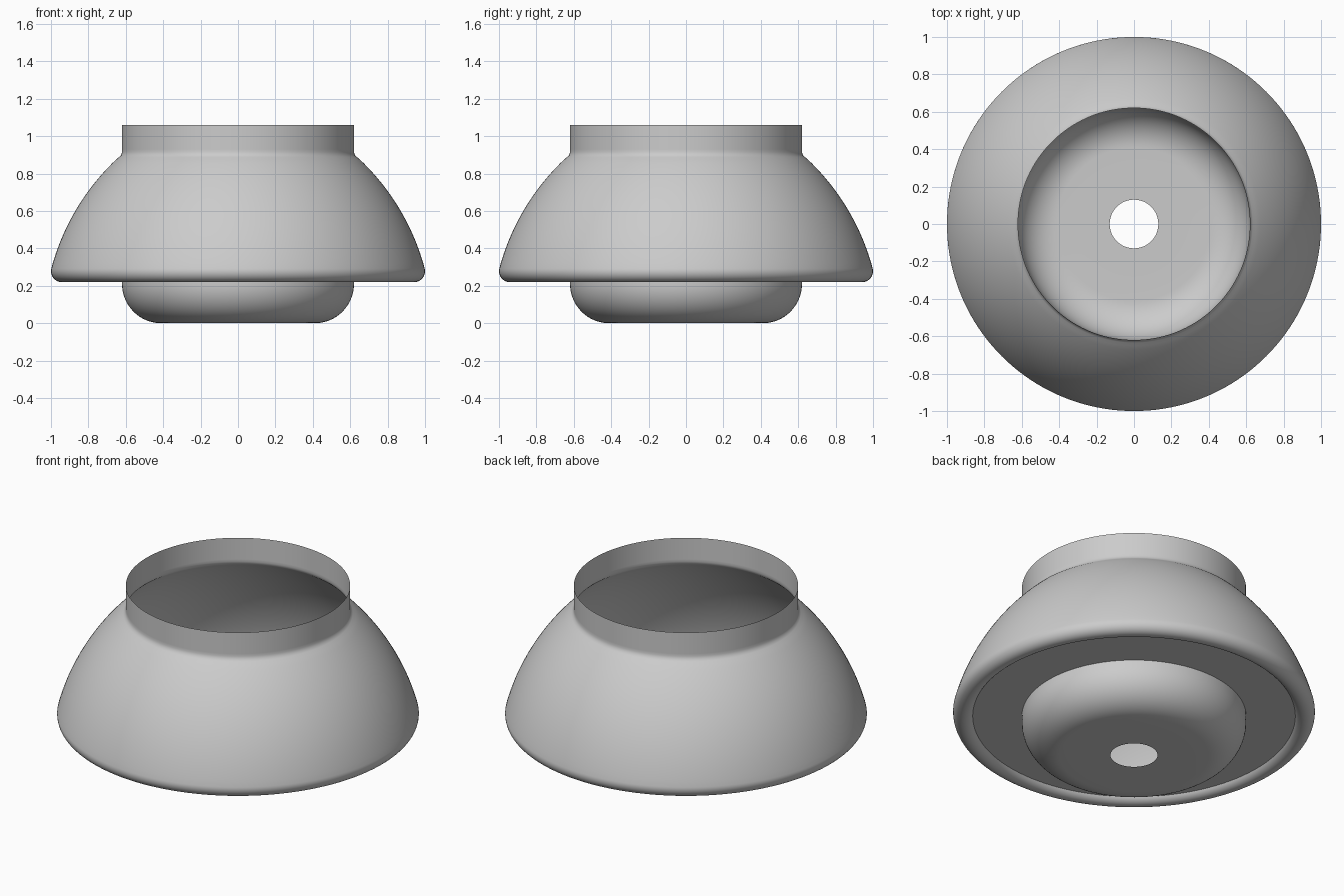
import bpy
import bmesh
from math import cos, sin, pi, radians

SEGMENTS = 160

cube = bpy.data.objects.get("Cube")
if cube:
    bpy.data.objects.remove(cube, do_unlink=True)

# One plain grey for the whole lamp
grey = bpy.data.materials.new("light grey")
grey.use_nodes = True
colour = (0.6, 0.6, 0.6, 1)
grey.diffuse_color = colour
grey.node_tree.nodes["Principled BSDF"].inputs["Base Color"].default_value = colour


def arc(cx, cz, radius, start, end, steps):
    """Points (r, z) along a circular arc, angles in degrees."""
    angles = [radians(start + (end - start) * i / steps) for i in range(steps + 1)]
    return [(cx + radius * cos(a), cz + radius * sin(a)) for a in angles]


def lathe(name, profile):
    """Turn an open (r, z) profile, listed from hole to rim, about the z axis."""
    bm = bmesh.new()
    rings = []
    for r, z in profile:
        rings.append([bm.verts.new((r * cos(2 * pi * j / SEGMENTS),
                                    r * sin(2 * pi * j / SEGMENTS), z))
                      for j in range(SEGMENTS)])
    for low, high in zip(rings, rings[1:]):
        for j in range(SEGMENTS):
            k = (j + 1) % SEGMENTS
            bm.faces.new((low[j], low[k], high[k], high[j]))
    mesh = bpy.data.meshes.new(name)
    bm.to_mesh(mesh)
    bm.free()
    mesh.materials.append(grey)
    obj = bpy.data.objects.new(name, mesh)
    bpy.context.collection.objects.link(obj)
    bpy.ops.object.select_all(action="DESELECT")
    obj.select_set(True)
    bpy.context.view_layer.objects.active = obj
    bpy.ops.object.shade_smooth_by_angle(angle=radians(35))
    return obj


# Lower bowl: flat floor with a round hole, rounded corner, short wall
lathe("lower_bowl", [(0.13, 0), (0.27, 0)]
      + arc(0.41, 0.21, 0.21, -90, 0, 16) + [(0.62, 0.249)])

# Flat ring closing the underside
lathe("underside_ring", [(0.62, 0.249), (0.892, 0.249)])

# Dome: rolled lip, bulging wall, small fillet and upright open collar
lip = arc(0.942, 0.278, 0.058, -150, 15, 20)
wall = arc(-0.209, -0.031, 1.25, 15, 46.5, 24)
fillet = [(0.635, 0.889), (0.625, 0.899), (0.62, 0.915)]
lathe("dome_shade", lip + wall[1:] + fillet + [(0.62, 0.93), (0.62, 1.06)])
